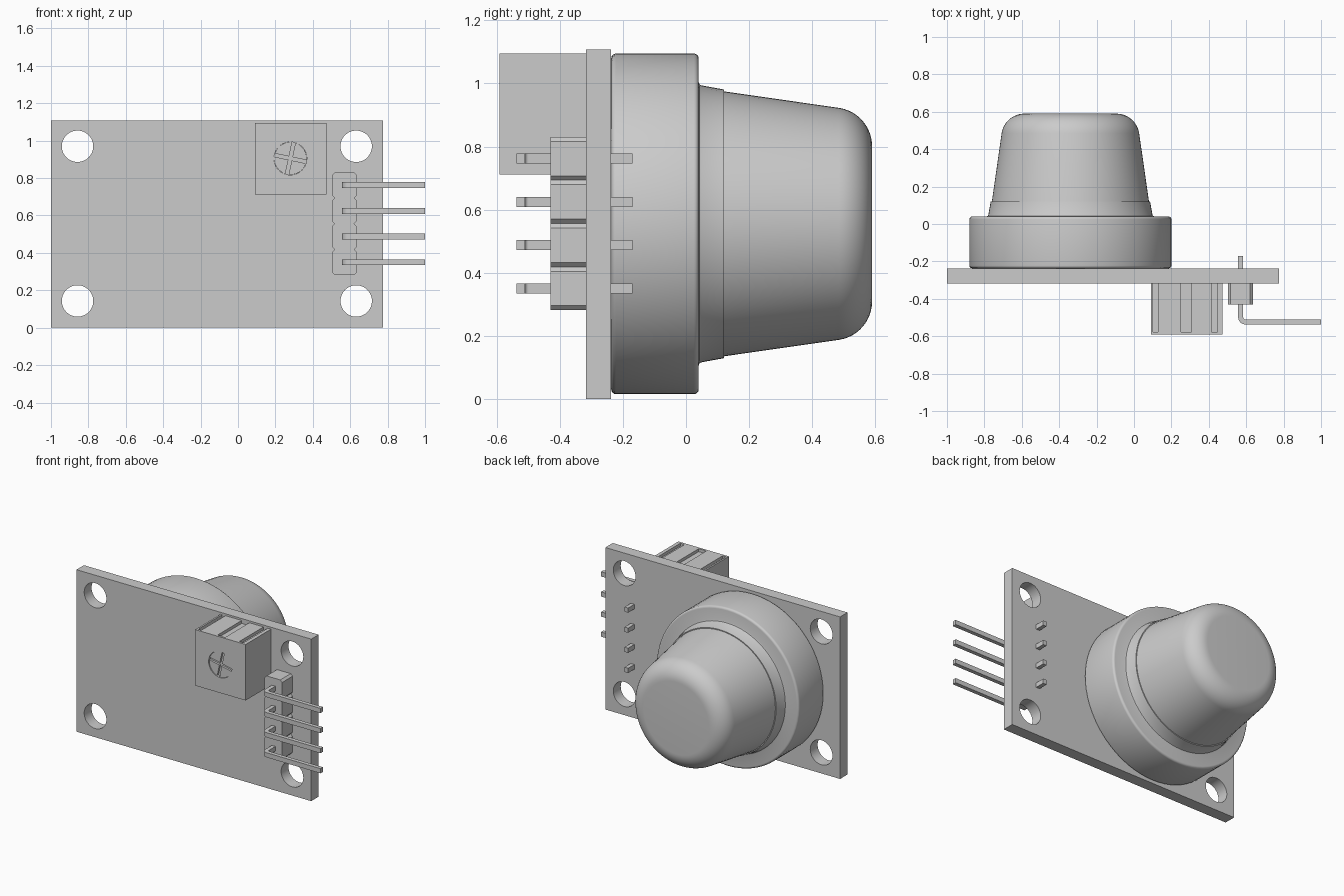
import bpy, bmesh, math
from mathutils import Matrix

cube = bpy.data.objects.get("Cube")
if cube:
    bpy.data.objects.remove(cube, do_unlink=True)

grey = bpy.data.materials.new("plain grey")
grey.use_nodes = True
GREY = (0.6, 0.6, 0.6, 1)
grey.diffuse_color = GREY
grey.node_tree.nodes["Principled BSDF"].inputs["Base Color"].default_value = GREY


def add_object(name, bm):
    bmesh.ops.recalc_face_normals(bm, faces=bm.faces)
    mesh = bpy.data.meshes.new(name)
    bm.to_mesh(mesh)
    bm.free()
    mesh.materials.append(grey)
    ob = bpy.data.objects.new(name, mesh)
    bpy.context.collection.objects.link(ob)
    return ob


def activate(ob):
    bpy.ops.object.select_all(action='DESELECT')
    ob.select_set(True)
    bpy.context.view_layer.objects.active = ob


def box(name, x, y, z, turn=0):
    """Box from (min, max) ranges, optionally turned about its own y axis."""
    bm = bmesh.new()
    size = [b - a for a, b in (x, y, z)]
    mid = [(a + b) / 2 for a, b in (x, y, z)]
    bmesh.ops.create_cube(bm, size=1, matrix=Matrix.Translation(mid)
                          @ Matrix.Rotation(turn, 4, 'Y') @ Matrix.Diagonal((*size, 1)))
    return add_object(name, bm)


def prism(name, outline, low, high, axis):
    """Extrude an outline along y (outline in x, z) or z (outline in x, y)."""
    bm = bmesh.new()
    pts = [(a, low, b) if axis == 'Y' else (a, b, low) for a, b in outline]
    face = bm.faces.new([bm.verts.new(p) for p in pts])
    moved = bmesh.ops.extrude_face_region(bm, geom=[face])["geom"]
    d = high - low
    bmesh.ops.translate(bm, vec=(0, d, 0) if axis == 'Y' else (0, 0, d),
                        verts=[v for v in moved if isinstance(v, bmesh.types.BMVert)])
    return add_object(name, bm)


def arc(cx, cy, r, start, end, steps):
    return [(cx + r * math.cos(math.radians(start + (end - start) * i / steps)),
             cy + r * math.sin(math.radians(start + (end - start) * i / steps)))
            for i in range(steps + 1)]


def disc(name, x, z, r, y):
    return prism(name, arc(x, z, r, 0, 360, 48)[:-1], *y, 'Y')


def cut(ob, cutters):
    for c in cutters:
        c.hide_render = True
        mod = ob.modifiers.new("cut", 'BOOLEAN')
        mod.operation, mod.solver, mod.object = 'DIFFERENCE', 'EXACT', c
        activate(ob)
        bpy.ops.object.modifier_apply(modifier=mod.name)
        bpy.data.objects.remove(c, do_unlink=True)


def smooth(ob):
    activate(ob)
    bpy.ops.object.shade_smooth_by_angle(angle=math.radians(30))


# Circuit board with four mounting holes
BACK, FRONT = -0.237, -0.317
board = box("circuit_board", (-1, 0.776), (FRONT, BACK), (0, 1.108))
cut(board, [disc("hole_cutter", x, z, 0.084, (-0.5, 0))
            for x in (-0.858, 0.632) for z in (0.143, 0.97)])
smooth(board)

# Sensor can: (radius, y) profile spun around the y axis
profile = [(0, BACK)] + arc(0.525, BACK + 0.015, 0.015, -90, 0, 4)
profile += arc(0.525, 0.025, 0.015, 0, 90, 4)
profile += [(0.45, 0.04), (0.442, 0.043), (0.439, 0.049), (0.426, 0.12), (0.42, 0.12)]
profile += arc(0.246, 0.467, 0.123, 8.5, 90, 12) + [(0, 0.59)]
bm = bmesh.new()
ring = [bm.verts.new((r, y, 0)) for r, y in profile]
edges = [bm.edges.new(pair) for pair in zip(ring, ring[1:])]
bmesh.ops.spin(bm, geom=ring + edges, cent=(0, 0, 0), axis=(0, 1, 0),
               angle=math.tau, steps=72)
bmesh.ops.remove_doubles(bm, verts=bm.verts, dist=0.0001)
bmesh.ops.translate(bm, verts=bm.verts, vec=(-0.34, 0, 0.555))
smooth(add_object("sensor_can", bm))

# Trimmer block with grooves on top and a recessed cross-slot screw
TOP, FACE = 1.095, -0.592
SX, SZ = 0.28, 0.905
trimmer = box("trimmer_block", (0.09, 0.472), (FACE, FRONT), (0.712, TOP))
cutters = [box("groove_cutter", x, (-0.577, -0.3), (TOP - 0.02, TOP + 0.1))
           for x in ((0.102, 0.127), (0.25, 0.308), (0.415, 0.447))]
cutters.append(disc("recess_cutter", SX, SZ, 0.088, (FACE - 0.1, FACE + 0.02)))
cut(trimmer, cutters)
screw = disc("trimmer_screw", SX, SZ, 0.087, (FACE + 0.006, FACE + 0.03))
tilt = math.radians(12)
cut(screw, [box("slot_cutter", (SX - 0.1, SX + 0.1), (FACE - 0.1, FACE + 0.025),
                (SZ - 0.009, SZ + 0.009), tilt + turn) for turn in (0, math.pi / 2)])
for ob in (trimmer, screw):
    smooth(ob)

# Pin header: chamfered segments, each holding a bent pin
PITCH, C = 0.1373, 0.014
X0, X1 = 0.503, 0.635
bend = arc(0.595, -0.499, 0.038, 180, 270, 6)
inner = arc(0.595, -0.499, 0.011, 270, 180, 6)
pin_outline = [(0.557, -0.17)] + bend + [(1, -0.537), (1, -0.51)] + inner + [(0.584, -0.17)]
for i in range(4):
    z = 0.35 + i * PITCH
    lo, hi = z - PITCH / 2, z + PITCH / 2
    prism(f"header_segment_{i + 1}",
          [(X0 + C, lo), (X1 - C, lo), (X1, lo + C), (X1, hi - C),
           (X1 - C, hi), (X0 + C, hi), (X0, hi - C), (X0, lo + C)],
          -0.43, FRONT, 'Y')
    smooth(prism(f"header_pin_{i + 1}", pin_outline, z - 0.016, z + 0.016, 'Z'))
